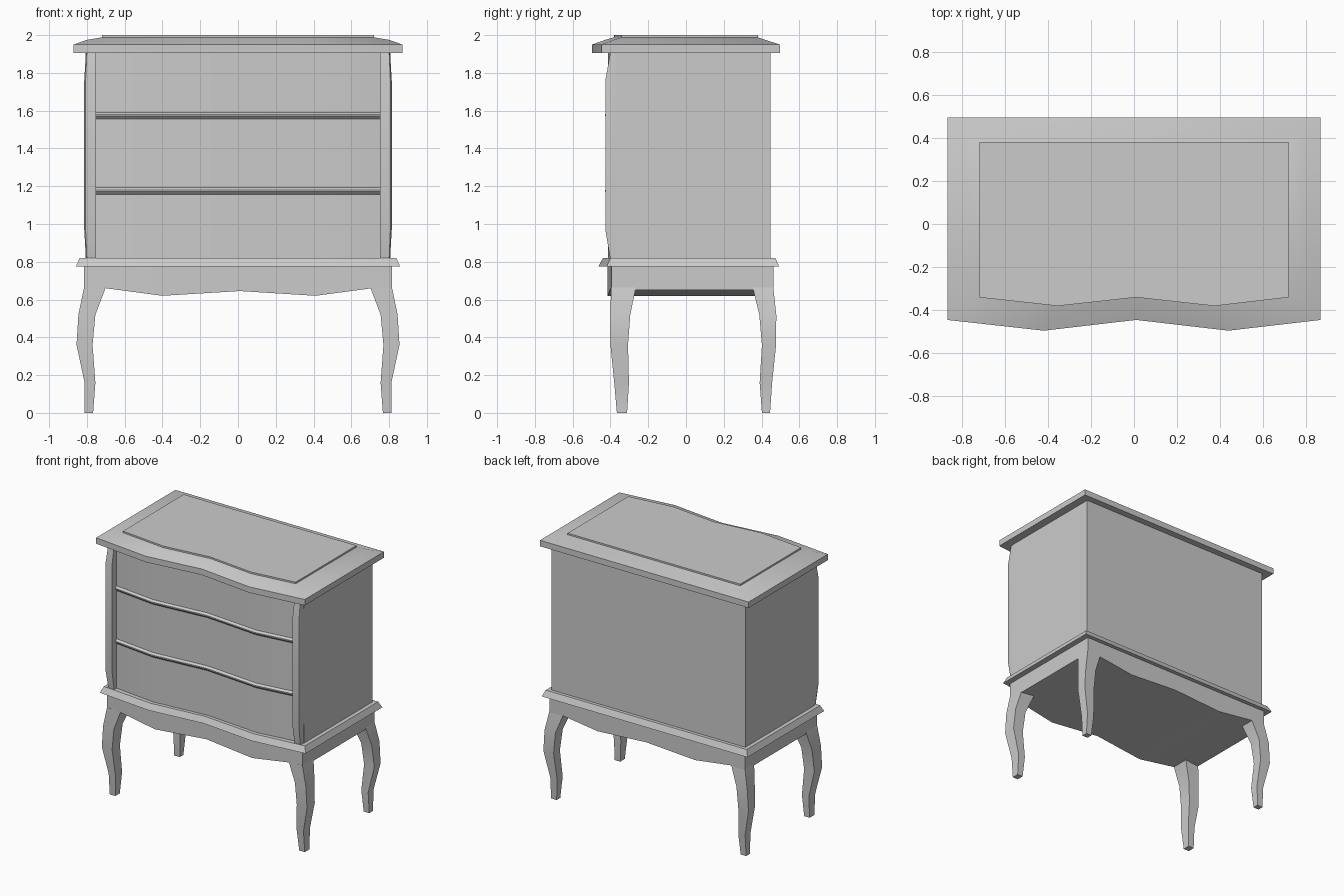
import bpy, bmesh, math

if "Cube" in bpy.data.objects:
    bpy.data.objects.remove(bpy.data.objects["Cube"])


def loft(name, rings, mirror=False):
    """Skin a list of equal-length point rings and cap both ends."""
    bm = bmesh.new()
    for side in ((1, -1) if mirror else (1,)):
        vs = [[bm.verts.new((x * side, y, z)) for x, y, z in r] for r in rings]
        n = len(rings[0])
        for a, b in zip(vs, vs[1:]):
            for i in range(n):
                j = (i + 1) % n
                bm.faces.new((a[i], a[j], b[j], b[i]))
        bm.faces.new(vs[0][::-1])
        bm.faces.new(vs[-1])
    bmesh.ops.recalc_face_normals(bm, faces=bm.faces)
    me = bpy.data.meshes.new(name)
    bm.to_mesh(me)
    bm.free()
    ob = bpy.data.objects.new(name, me)
    bpy.context.collection.objects.link(ob)
    bpy.ops.object.select_all(action='DESELECT')
    ob.select_set(True)
    bpy.context.view_layer.objects.active = ob
    bpy.ops.object.shade_smooth_by_angle(angle=math.radians(30))
    return ob


def serpentine(w, corner, peak, mid, p=0.42):
    """Front edge: two soft bulges with a dip in the middle."""
    return [(-w, corner), (-p, peak), (0.01, mid), (p + 0.02, peak), (w, corner)]


def outline(z, w, back, corner, peak, mid, p=0.42):
    pts = serpentine(w, corner, peak, mid, p) + [(w, back), (-w, back)]
    return [(x, y, z) for x, y in pts]


def rect(z, x0, x1, y0, y1):
    return [(x0, y0, z), (x1, y0, z), (x1, y1, z), (x0, y1, z)]


# Top board: upright edge, rounded slope and raised centre panel
loft("top_board", [
    outline(1.905, 0.87, 0.497, -0.447, -0.497, -0.447),
    outline(1.95, 0.87, 0.497, -0.447, -0.497, -0.447),
    outline(1.975, 0.80, 0.42, -0.382, -0.427, -0.382, 0.38),
    outline(1.988, 0.72, 0.382, -0.342, -0.382, -0.342, 0.355),
    outline(2.00, 0.72, 0.382, -0.342, -0.382, -0.342, 0.355)])

# Carcass
loft("carcass", [rect(z, -0.808, 0.808, -0.37, 0.448) for z in (0.80, 1.91)])

# Drawer fronts
for i, (z0, z1) in enumerate(((0.81, 1.165), (1.18, 1.565), (1.58, 1.91))):
    loft(f"drawer_front_{i + 1}",
         [outline(z, 0.755, -0.33, -0.372, -0.412, -0.375) for z in (z0, z1)])

# Rails between drawers
for i, z in enumerate((1.156, 1.555)):
    loft(f"drawer_rail_{i + 1}", [
        [(x, y + 0.03, z), (x, y, z), (x, y - 0.016, z + 0.016),
         (x, y - 0.016, z + 0.024), (x, y, z + 0.036), (x, y + 0.03, z + 0.036)]
        for x, y in serpentine(0.755, -0.372, -0.412, -0.375)])

# Bowed corner pilasters
loft("corner_pilasters", [
    [(0.75, -0.33, z), (0.752, -0.40 - b, z), (0.80 + b / 4, -0.40 - b, z),
     (0.805 + b / 3, -0.39 - b / 2, z), (0.80, -0.33, z)]
    for z, b in ((0.81, 0), (0.97, 0.027), (1.76, 0.027), (1.91, 0))], mirror=True)

# Waist moulding
loft("waist_moulding", [
    outline(0.775, 0.858, 0.493, -0.42, -0.463, -0.42),
    outline(0.82, 0.838, 0.473, -0.40, -0.44, -0.40)])

# Apron with scalloped underside
loft("apron", [
    [(x, y, z), (x, y, 0.78), (x, 0.463, 0.78), (x, 0.463, z)]
    for x, y, z in ((-0.815, -0.395, 0.65), (-0.70, -0.399, 0.66),
                    (-0.40, -0.416, 0.62), (0.01, -0.39, 0.645),
                    (0.41, -0.416, 0.62), (0.71, -0.399, 0.66),
                    (0.815, -0.395, 0.65))])

# Cabriole legs: z, inner x, outer x, front leg y range, back leg y range
leg = ((0.665, 0.70, 0.815, -0.397, -0.265, 0.353, 0.462),
       (0.52, 0.755, 0.845, -0.40, -0.295, 0.388, 0.478),
       (0.36, 0.77, 0.855, -0.40, -0.307, 0.402, 0.477),
       (0.16, 0.755, 0.812, -0.38, -0.302, 0.39, 0.456),
       (0.0, 0.767, 0.813, -0.366, -0.312, 0.402, 0.445))
loft("front_legs", [rect(z, a, b, c, d) for z, a, b, c, d, e, f in leg], mirror=True)
loft("back_legs", [rect(z, a, b, e, f) for z, a, b, c, d, e, f in leg], mirror=True)
